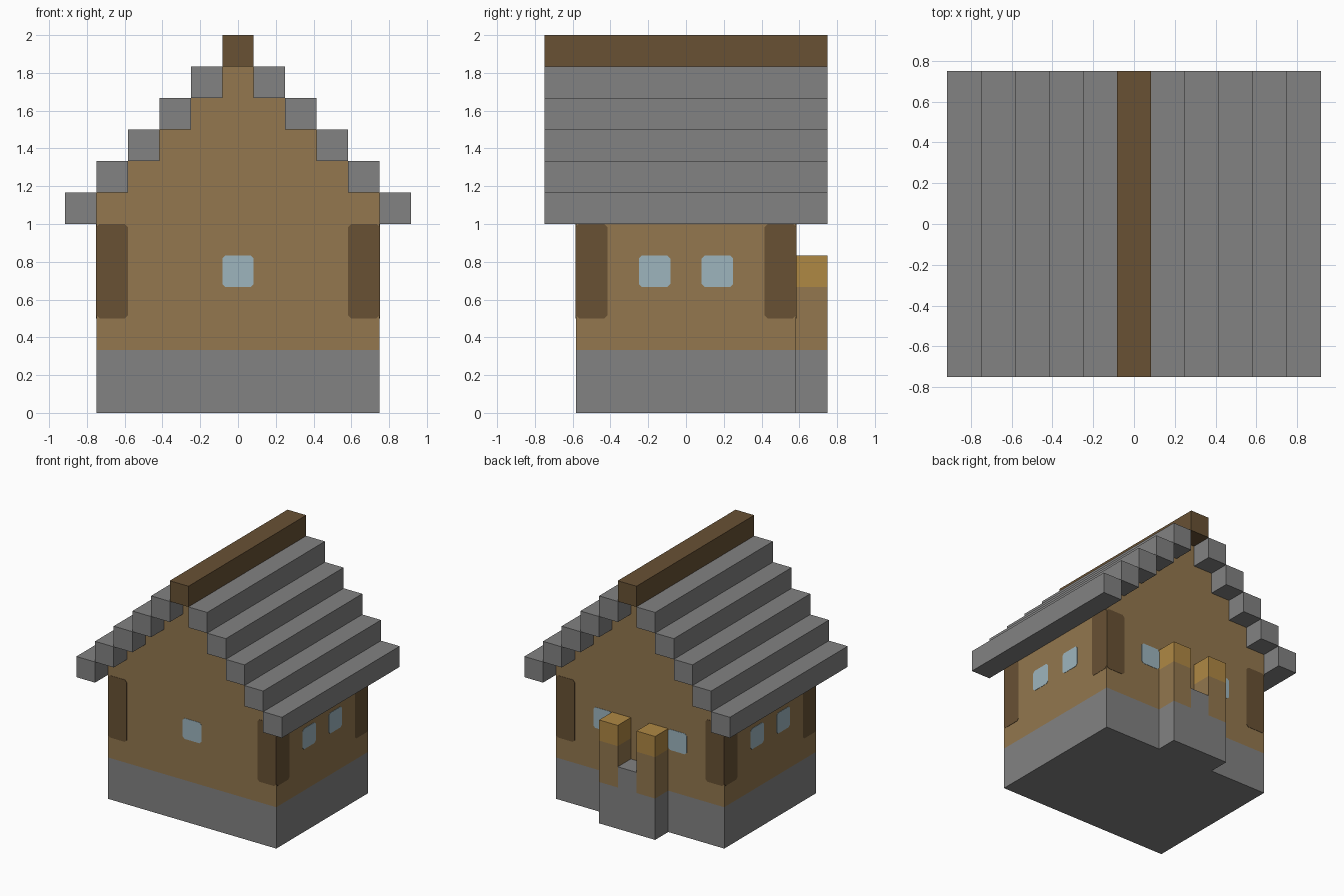
import bpy, bmesh
from mathutils import Matrix

cube = bpy.data.objects.get("Cube")
if cube:
    bpy.data.objects.remove(cube, do_unlink=True)

U = 1 / 6  # one building block


def material(name, rgb):
    m = bpy.data.materials.new(name)
    m.use_nodes = True
    lin = [((c / 255 + 0.055) / 1.055) ** 2.4 for c in rgb] + [1.0]
    m.diffuse_color = lin
    m.node_tree.nodes["Principled BSDF"].inputs["Base Color"].default_value = lin
    return m


STONE = material("stone grey", (130, 130, 130))
PLANK = material("plank brown", (147, 119, 78))
BEAM = material("beam dark brown", (104, 81, 52))
GLASS = material("window blue", (157, 181, 190))
GOLD = material("golden wood", (175, 136, 68))


def prism(name, profile, y0, y1, mats, cuts=(), matrix=None):
    """Extrude an x-z profile along y; every height in cuts starts the next material."""
    bm = bmesh.new()
    face = bm.faces.new([bm.verts.new((x * U, y0 * U, z * U)) for x, z in profile])
    ext = bmesh.ops.extrude_face_region(bm, geom=[face])["geom"]
    bmesh.ops.translate(bm, vec=(0, (y1 - y0) * U, 0),
                        verts=[v for v in ext if isinstance(v, bmesh.types.BMVert)])
    for h in cuts:
        bmesh.ops.bisect_plane(bm, geom=bm.verts[:] + bm.edges[:] + bm.faces[:],
                               plane_co=(0, 0, h * U), plane_no=(0, 0, 1))
    for f in bm.faces:
        z = f.calc_center_median().z / U
        f.material_index = sum(z > h for h in cuts)
    if matrix:
        bm.transform(matrix)
    bmesh.ops.recalc_face_normals(bm, faces=bm.faces[:])
    mesh = bpy.data.meshes.new(name)
    bm.to_mesh(mesh)
    bm.free()
    for m in mats:
        mesh.materials.append(m)
    ob = bpy.data.objects.new(name, mesh)
    bpy.context.collection.objects.link(ob)
    return ob


def rect(x0, x1, z0, z1):
    return [(x0, z0), (x1, z0), (x1, z1), (x0, z1)]


def plate(name, x0, x1, z0, z1, dist, turn, mat):
    """Thin panel with clipped corners on the wall facing -y, turned round z."""
    c = 0.1
    outline = [(x0 + c, z0), (x1 - c, z0), (x1, z0 + c), (x1, z1 - c),
               (x1 - c, z1), (x0 + c, z1), (x0, z1 - c), (x0, z0 + c)]
    prism(name, outline, -dist - 0.015, -dist, [mat],
          matrix=Matrix.Rotation(turn, 4, "Z"))


# House walls with stepped gables, stone base below planks
right_side = [(4.5, 0)]
for i in range(5):
    right_side += [(4.5 - i, 6 + i if i else 7), (4.5 - i, 7 + i)][i == 0:]
outline = right_side + [(-x, z) for x, z in reversed(right_side)]
prism("house_walls", outline, -3.5, 3.5, [STONE, PLANK], cuts=(2,))

# Stepped roof and ridge
for side, s in (("left", 1), ("right", -1)):
    for i in range(5):
        prism(f"{side}_roof_step_{i + 1}",
              rect(s * (4.5 - i), s * (5.5 - i), 6 + i, 7 + i), -4.5, 4.5, [STONE])
prism("roof_ridge", rect(-0.5, 0.5, 11, 12), -4.5, 4.5, [BEAM])

# Back chimney-like porch: two posts with a stone block between
for side, s in (("left", 1), ("right", -1)):
    prism(f"{side}_porch_post", rect(s * 0.5, s * 1.5, 0, 5), 3.5, 4.5,
          [STONE, PLANK, GOLD], cuts=(2, 4))
prism("porch_block", rect(-0.5, 0.5, 0, 3), 3.5, 4.5, [STONE])

# Corner beams and windows on each wall: turn, wall distance, half width, window centres
QUARTER = 1.5707963
walls = {"front": (0, 3.5, 4.5, [0]),
         "left": (QUARTER, 4.5, 3.5, [-1, 1]),
         "back": (2 * QUARTER, 3.5, 4.5, [-2, 2]),
         "right": (-QUARTER, 4.5, 3.5, [-1, 1])}
for wall, (turn, dist, half, windows) in walls.items():
    for k, x in enumerate((-half, half - 1)):
        plate(f"{wall}_corner_beam_{k + 1}", x, x + 1, 3, 6, dist, turn, BEAM)
    for k, x in enumerate(windows):
        plate(f"{wall}_window_{k + 1}", x - 0.5, x + 0.5, 4, 5, dist, turn, GLASS)
